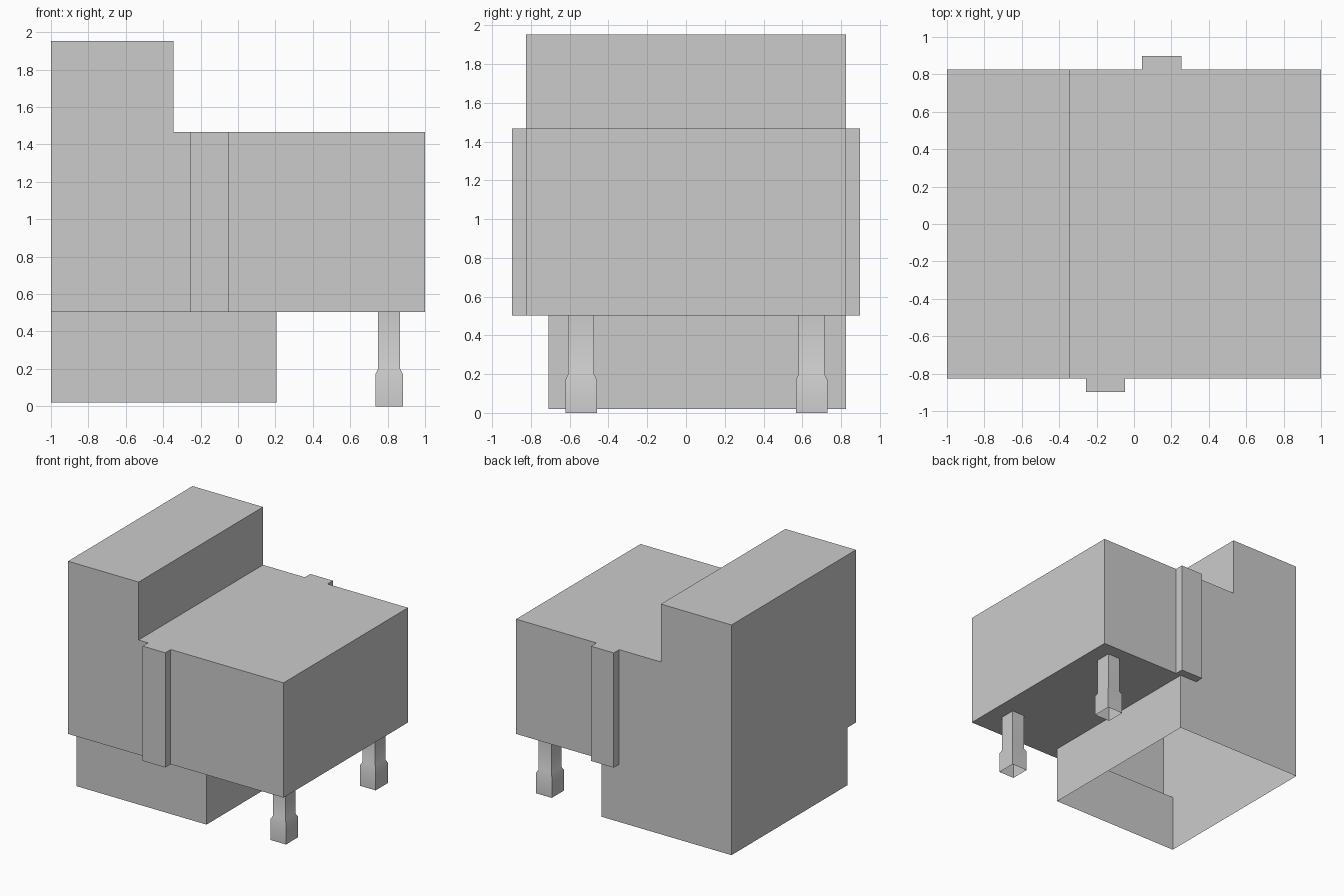
import bpy
import bmesh
import math

if "Cube" in bpy.data.objects:
    bpy.data.objects.remove(bpy.data.objects["Cube"], do_unlink=True)

# One plain grey for everything
grey = bpy.data.materials.new("plain grey")
grey.use_nodes = True
colour = (0.6, 0.6, 0.6, 1)
grey.diffuse_color = colour
grey.node_tree.nodes["Principled BSDF"].inputs["Base Color"].default_value = colour

LEFT, RIGHT, STEP, BASE_END = -1.0, 1.0, -0.345, 0.205
HALF, BASE_FRONT = 0.825, -0.71
FLOOR, DECK, TOP = 0.503, 1.466, 1.952


def finish(name, bm):
    """Turn a bmesh into a grey object."""
    bmesh.ops.remove_doubles(bm, verts=bm.verts, dist=0.0001)
    mesh = bpy.data.meshes.new(name)
    bm.to_mesh(mesh)
    bm.free()
    mesh.materials.append(grey)
    obj = bpy.data.objects.new(name, mesh)
    bpy.context.collection.objects.link(obj)
    return obj


def rect(bm, x0, x1, y0, y1, z):
    """Ring of four corners at one height."""
    return [bm.verts.new(p) for p in ((x0, y0, z), (x1, y0, z), (x1, y1, z), (x0, y1, z))]


def sleeve(name, rings, capped=False):
    """Rectangular rings joined into walls, from bottom to top."""
    bm = bmesh.new()
    loops = [rect(bm, *r) for r in rings]
    for low, high in zip(loops, loops[1:]):
        for i in range(4):
            j = (i + 1) % 4
            bm.faces.new((low[i], low[j], high[j], high[i]))
    if capped:
        bm.faces.new(loops[0][::-1])
        bm.faces.new(loops[-1])
    return finish(name, bm)


# Stepped housing, with its underside open over the base
bm = bmesh.new()
profile = [(LEFT, FLOOR), (RIGHT, FLOOR), (RIGHT, DECK), (STEP, DECK), (STEP, TOP), (LEFT, TOP)]
front = [bm.verts.new((x, -HALF, z)) for x, z in profile]
back = [bm.verts.new((x, HALF, z)) for x, z in profile]
bm.faces.new(front)
bm.faces.new(back[::-1])
for i in range(1, len(profile)):
    j = (i + 1) % len(profile)
    bm.faces.new((front[j], front[i], back[i], back[j]))
bm.faces.new(rect(bm, BASE_END, RIGHT, -HALF, HALF, FLOOR)[::-1])
bm.faces.new(rect(bm, LEFT, BASE_END, -HALF, BASE_FRONT, FLOOR)[::-1])
finish("housing", bm)

# Open-bottomed base skirt
foot = (LEFT, BASE_END, BASE_FRONT, HALF)
sleeve("base_skirt", [(*foot, 0.02), (*foot, FLOOR)])

# Offset key ribs on the front and back
for name, x, y0, y1 in (("front_rib", -0.152, -0.897, -HALF), ("back_rib", 0.148, HALF, 0.897)):
    ends = (x - 0.105, x + 0.105, y0, y1)
    sleeve(name, [(*ends, FLOOR), (*ends, DECK)], capped=True)

# Hollow pins with flared ends
for name, y in (("front_pin", -0.541), ("back_pin", 0.648)):
    rings = []
    for hx, hy, z in ((0.073, 0.081, 0), (0.073, 0.081, 0.172), (0.059, 0.067, 0.2), (0.059, 0.067, FLOOR)):
        rings.append((0.808 - hx, 0.808 + hx, y - hy, y + hy, z))
    pin = sleeve(name, rings)
    bpy.ops.object.select_all(action="DESELECT")
    pin.select_set(True)
    bpy.context.view_layer.objects.active = pin
    bpy.ops.object.shade_smooth_by_angle(angle=math.radians(40))
